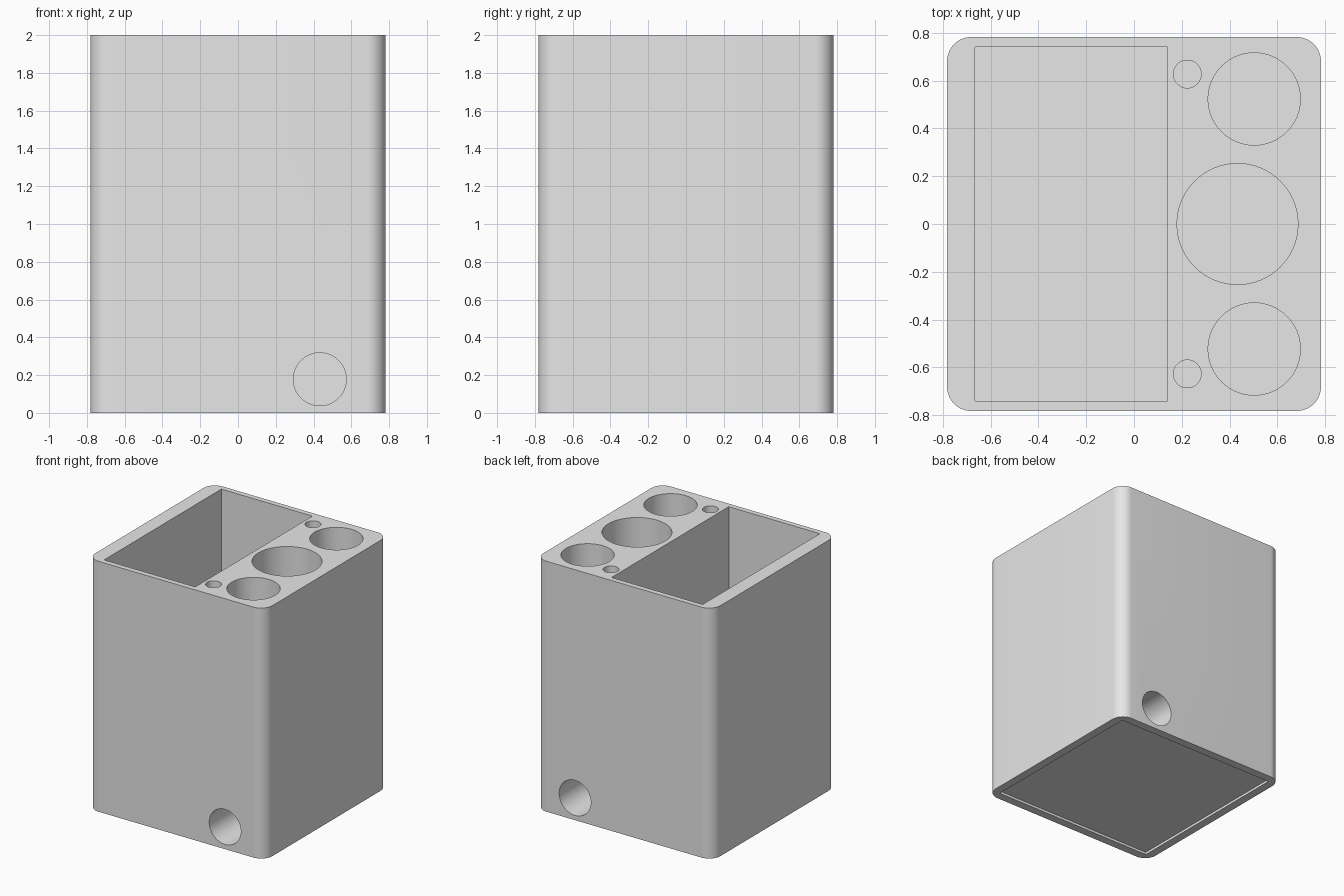
import bpy
import math

cube = bpy.data.objects.get("Cube")
if cube:
    bpy.data.objects.remove(cube, do_unlink=True)

grey = bpy.data.materials.new("light_grey")
grey.use_nodes = True
grey.diffuse_color = (0.8, 0.8, 0.8, 1)
grey.node_tree.nodes["Principled BSDF"].inputs["Base Color"].default_value = (0.8, 0.8, 0.8, 1)


def box(name, low, high):
    centre = [(a + b) / 2 for a, b in zip(low, high)]
    bpy.ops.mesh.primitive_cube_add(size=1, location=centre)
    ob = bpy.context.object
    ob.name = name
    ob.scale = [b - a for a, b in zip(low, high)]
    bpy.ops.object.transform_apply(location=True, rotation=True, scale=True)
    ob.data.materials.append(grey)
    return ob


def bore(name, centre, radius, length, tilt=0):
    bpy.ops.mesh.primitive_cylinder_add(vertices=64, radius=radius, depth=length,
                                        location=centre, rotation=(tilt, 0, 0))
    ob = bpy.context.object
    ob.name = name
    ob.data.materials.append(grey)
    return ob


HALF, TOP = 0.782, 2.0

# Block with rounded upright edges
body = box("holder_body", (-HALF, -HALF, 0), (HALF, HALF, TOP))
weights = body.data.attributes.new("bevel_weight_edge", 'FLOAT', 'EDGE')
for edge in body.data.edges:
    a, b = (body.data.vertices[i].co for i in edge.vertices)
    weights.data[edge.index].value = 1.0 if abs(a.z - b.z) > 1 else 0.0
bevel = body.modifiers.new("rounded_corners", 'BEVEL')
bevel.width = 0.1
bevel.segments = 12
bevel.limit_method = 'WEIGHT'

# Large tray pocket and shallow recess in the underside
cutters = [
    box("pocket_cutter", (-0.665, -0.74, 0.12), (0.14, 0.74, TOP + 0.1)),
    box("base_recess_cutter", (-0.715, -0.715, -0.1), (0.715, 0.715, 0.02)),
]

# Upright bores, the outer ones mirrored front to back
FLOOR = 0.42
length = TOP + 0.1 - FLOOR
middle = FLOOR + length / 2
cutters.append(bore("centre_bore_cutter", (0.433, 0, middle), 0.253, length))
for side in (-1, 1):
    cutters.append(bore("side_bore_cutter", (0.503, side * 0.523, middle), 0.193, length))
    cutters.append(bore("pen_bore_cutter", (0.223, side * 0.627, middle), 0.058, length))
    # Round socket low in the front and back walls
    cutters.append(bore("wall_socket_cutter", (0.433, side * 0.53, 0.178), 0.14, 0.7,
                        math.pi / 2))

for cutter in cutters:
    mod = body.modifiers.new(cutter.name, 'BOOLEAN')
    mod.operation = 'DIFFERENCE'
    mod.solver = 'EXACT'
    mod.object = cutter

bpy.ops.object.select_all(action='DESELECT')
body.select_set(True)
bpy.context.view_layer.objects.active = body
for mod in list(body.modifiers):
    bpy.ops.object.modifier_apply(modifier=mod.name)
for cutter in cutters:
    bpy.data.objects.remove(cutter, do_unlink=True)
bpy.ops.object.shade_smooth_by_angle(angle=math.radians(30))
